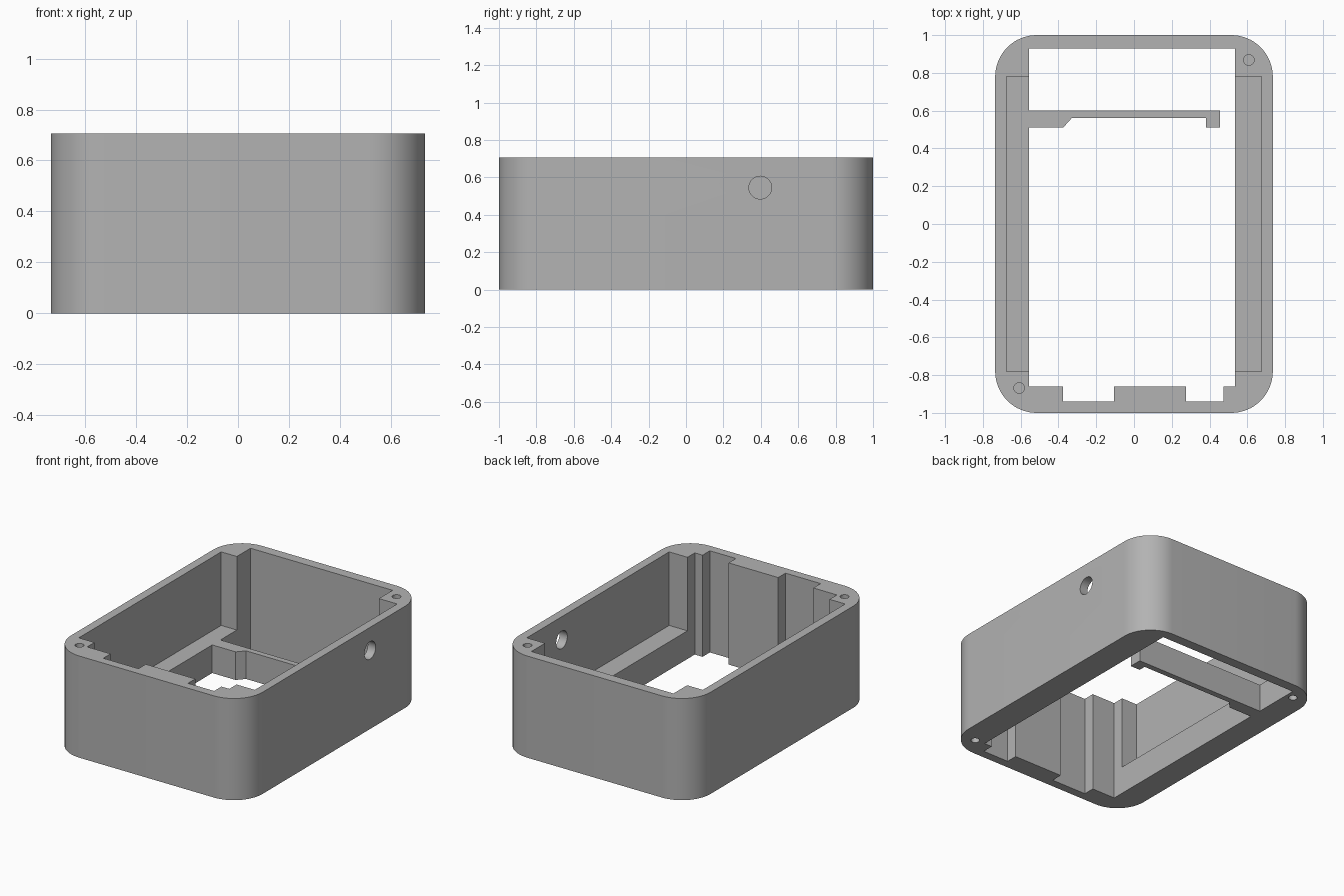
import bpy, bmesh, math
from mathutils import Matrix

if "Cube" in bpy.data.objects:
    bpy.data.objects.remove(bpy.data.objects["Cube"], do_unlink=True)

HEIGHT = 0.705
LEDGE = 0.195

grey = bpy.data.materials.new("plain grey")
grey.use_nodes = True
grey.diffuse_color = (0.45, 0.45, 0.45, 1)
grey.node_tree.nodes["Principled BSDF"].inputs["Base Color"].default_value = (0.45, 0.45, 0.45, 1)


def finish(name, bm):
    bmesh.ops.recalc_face_normals(bm, faces=bm.faces)
    mesh = bpy.data.meshes.new(name)
    bm.to_mesh(mesh)
    bm.free()
    mesh.materials.append(grey)
    ob = bpy.data.objects.new(name, mesh)
    bpy.context.collection.objects.link(ob)
    return ob


def prism(name, outline, z0, z1):
    """Extrude an outline in the ground plane from z0 to z1."""
    bm = bmesh.new()
    face = bm.faces.new([bm.verts.new((x, y, z0)) for x, y in outline])
    new = bmesh.ops.extrude_face_region(bm, geom=[face])["geom"]
    verts = [v for v in new if isinstance(v, bmesh.types.BMVert)]
    bmesh.ops.translate(bm, verts=verts, vec=(0, 0, z1 - z0))
    return finish(name, bm)


def cylinder(name, centre, radius, depth, axis="Z"):
    bm = bmesh.new()
    turn = Matrix.Rotation(math.pi / 2, 4, "Y") if axis == "X" else Matrix()
    bmesh.ops.create_cone(bm, cap_ends=True, segments=32, radius1=radius, radius2=radius,
                          depth=depth, matrix=Matrix.Translation(centre) @ turn)
    return finish(name, bm)


def rectangle(x0, x1, y0, y1):
    return [(x0, y0), (x1, y0), (x1, y1), (x0, y1)]


def rounded_rectangle(hx, hy, r, steps=16):
    pts = []
    for i, (sx, sy) in enumerate([(1, 1), (-1, 1), (-1, -1), (1, -1)]):
        for k in range(steps + 1):
            a = math.pi / 2 * (i + k / steps)
            pts.append((sx * (hx - r) + r * math.cos(a), sy * (hy - r) + r * math.sin(a)))
    return pts


def cut(target, cutter):
    mod = target.modifiers.new("cut", "BOOLEAN")
    mod.operation = "DIFFERENCE"
    mod.solver = "EXACT"
    mod.object = cutter
    bpy.context.view_layer.objects.active = target
    bpy.ops.object.modifier_apply(modifier=mod.name)
    bpy.data.objects.remove(cutter, do_unlink=True)


# Outer case with rounded corners
case = prism("case", rounded_rectangle(0.735, 1.0, 0.22), 0, HEIGHT)

# Through opening, with two slots in the front wall
opening = [(-0.555, 0.93), (-0.555, -0.86), (-0.375, -0.86), (-0.375, -0.94),
           (-0.105, -0.94), (-0.105, -0.86), (0.275, -0.86), (0.275, -0.94),
           (0.475, -0.94), (0.475, -0.86), (0.535, -0.86), (0.535, 0.93)]
cut(case, prism("opening_cutter", opening, -0.1, HEIGHT + 0.1))

# Wider pocket above the side ledges
cut(case, prism("pocket_cutter", rectangle(-0.675, 0.675, -0.78, 0.78), LEDGE, HEIGHT + 0.1))

# Blind screw holes: one diagonal on top, the other underneath
for s in (1, -1):
    cut(case, cylinder("screw_cutter", (0.608 * s, 0.868 * s, HEIGHT), 0.028, 0.4))
    cut(case, cylinder("screw_cutter", (-0.608 * s, 0.868 * s, 0), 0.028, 0.4))

# Cable hole through the +x wall
cut(case, cylinder("cable_cutter", (0.7, 0.397, 0.545), 0.061, 0.2, "X"))

# Cross bar between the ledges, with a chamfered root and a hooked end
bar = [(-0.555, 0.6), (-0.555, 0.51), (-0.375, 0.51), (-0.33, 0.56), (0.38, 0.56),
       (0.38, 0.51), (0.455, 0.51), (0.455, 0.6)]
cross_bar = prism("cross_bar", bar, 0, LEDGE)

# Smooth the round surfaces, keep the edges sharp
bpy.ops.object.select_all(action="DESELECT")
case.select_set(True)
bpy.context.view_layer.objects.active = case
bpy.ops.object.shade_smooth_by_angle(angle=math.radians(30))
